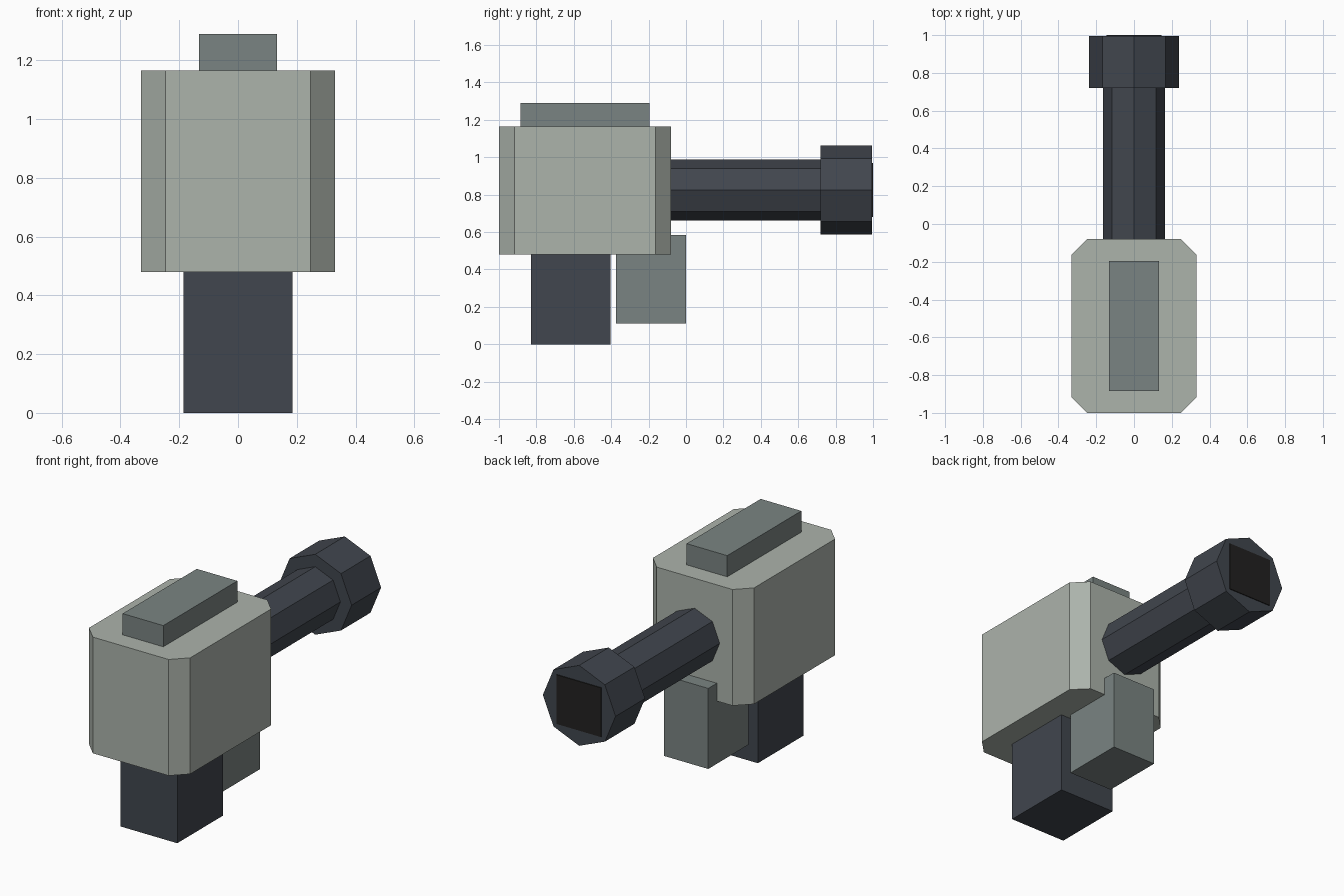
import bpy
import bmesh
from math import pi
from mathutils import Matrix, Vector

cube = bpy.data.objects.get("Cube")
if cube:
    bpy.data.objects.remove(cube, do_unlink=True)


def material(name, rgb):
    """Flat material from 0-255 display values."""
    linear = [((c / 255 + 0.055) / 1.055) ** 2.4 for c in rgb] + [1]
    mat = bpy.data.materials.new(name)
    mat.use_nodes = True
    mat.diffuse_color = linear
    bsdf = next(n for n in mat.node_tree.nodes if n.type == "BSDF_PRINCIPLED")
    bsdf.inputs["Base Color"].default_value = linear
    bsdf.inputs["Roughness"].default_value = 0.8
    return mat


def finish(name, bm, mat):
    bmesh.ops.recalc_face_normals(bm, faces=bm.faces)
    mesh = bpy.data.meshes.new(name)
    bm.to_mesh(mesh)
    bm.free()
    mesh.materials.append(mat)
    obj = bpy.data.objects.new(name, mesh)
    bpy.context.collection.objects.link(obj)


def box(name, width, y, z, mat, chamfer=0, center_x=0):
    """Box of given width spanning y and z, with optional cut upright edges."""
    bm = bmesh.new()
    bmesh.ops.create_cube(bm, size=1)
    bmesh.ops.scale(bm, vec=(width, y[1] - y[0], z[1] - z[0]), verts=bm.verts)
    bmesh.ops.translate(bm, vec=(center_x, sum(y) / 2, sum(z) / 2), verts=bm.verts)
    if chamfer:
        upright = [e for e in bm.edges
                   if abs((e.verts[0].co - e.verts[1].co).normalized().z) > 0.9]
        bmesh.ops.bevel(bm, geom=upright, offset=chamfer, segments=1,
                        affect="EDGES", profile=0.5)
    finish(name, bm, mat)


def tube(name, radius, y, z, mat):
    """Eight-sided prism lying along y."""
    bm = bmesh.new()
    bmesh.ops.create_cone(bm, cap_ends=True, segments=8, radius1=radius,
                          radius2=radius, depth=y[1] - y[0],
                          matrix=Matrix.Translation(Vector((0, sum(y) / 2, z)))
                          @ Matrix.Rotation(pi / 2, 4, "X"))
    finish(name, bm, mat)


pale = material("pale grey green", (172, 179, 171))
slate = material("slate grey", (122, 132, 130))
dark = material("dark blue grey", (65, 70, 78))
black = material("bore black", (34, 33, 32))

# Housing with its top plate
box("housing", 0.66, (-1.0, -0.08), (0.48, 1.165), pale, chamfer=0.083)
box("top_plate", 0.265, (-0.885, -0.195), (1.15, 1.29), slate)

# Supports underneath
box("base_post", 0.37, (-0.83, -0.405), (0, 0.49), dark)
box("rear_block", 0.29, (-0.375, 0), (0.11, 0.585), slate)

# Barrel, muzzle and square bore plate
axis_z = 0.825
tube("barrel", 0.164, (-0.12, 0.73), axis_z, dark)
tube("muzzle", 0.237, (0.72, 0.995), axis_z, dark)
box("bore_plate", 0.29, (0.992, 1.0), (axis_z - 0.145, axis_z + 0.145), black)
